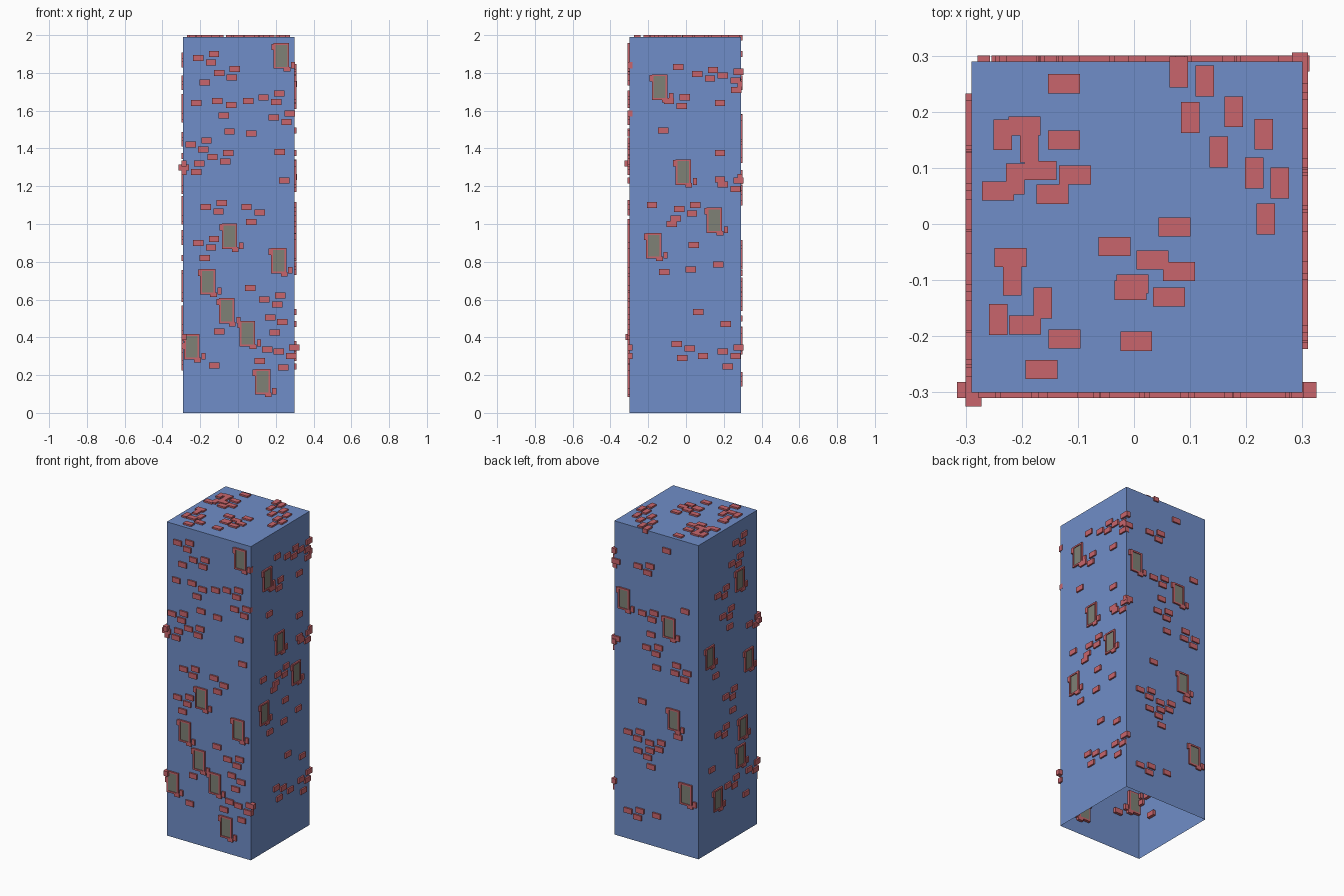
import bpy, bmesh
from mathutils import Vector

TOP = 1.99          # wall height; bricks stand 0.01 proud
OUT, IN = 0.01, 0.018


def material(name, rgb):
    m = bpy.data.materials.new(name)
    m.diffuse_color = (*rgb, 1)
    return m


BLUE = material("wall_blue", (0.16, 0.27, 0.58))
RED = material("brick_red", (0.58, 0.13, 0.15))
GREY = material("glass_grey", (0.21, 0.22, 0.18))

# Each side: origin, right direction seen from outside, up direction, outward normal
SIDES = {
    "front": ((0, -0.30, 0), (1, 0, 0), (0, 0, 1), (0, -1, 0)),
    "right": ((0.30, 0, 0), (0, 1, 0), (0, 0, 1), (1, 0, 0)),
    "back": ((0, 0.29, 0), (-1, 0, 0), (0, 0, 1), (0, 1, 0)),
    "left": ((-0.29, 0, 0), (0, -1, 0), (0, 0, 1), (-1, 0, 0)),
    "top": ((0, 0, TOP), (1, 0, 0), (0, 1, 0), (0, 0, 1)),
}


def add_box(bm, side, u, v, w, h, out=OUT, inner=IN):
    """Box lying on a wall: centre (u, v), size w x h, from -inner to +out."""
    o, r, up, n = (Vector(a) for a in SIDES[side])
    corner = [[bm.verts.new(o + r * (u + a * w / 2) + up * (v + b * h / 2) + n * d)
               for a, b in ((-1, -1), (1, -1), (1, 1), (-1, 1))] for d in (-inner, out)]
    lo, hi = corner
    bm.faces.new(lo[::-1])
    bm.faces.new(hi)
    for i in range(4):
        j = (i + 1) % 4
        bm.faces.new((lo[i], lo[j], hi[j], hi[i]))


def finish(bm, name, mat):
    bmesh.ops.recalc_face_normals(bm, faces=bm.faces[:])
    me = bpy.data.meshes.new(name)
    bm.to_mesh(me)
    bm.free()
    me.materials.append(mat)
    bpy.context.collection.objects.link(bpy.data.objects.new(name, me))


# Tower wall: a box shell, open underneath
bm = bmesh.new()
bmesh.ops.create_cube(bm, size=1)
for v in bm.verts:
    v.co = (v.co.x * 0.59 + 0.005, v.co.y * 0.59 - 0.005, (v.co.z + 0.5) * TOP)
bm.normal_update()
bmesh.ops.delete(bm, geom=[f for f in bm.faces if f.normal.z < -0.5], context='FACES_ONLY')
finish(bm, "tower_wall", BLUE)

# Brick clusters of three: position of the first brick
TRIPLES = {
    "front": [(-.21, 1.88), (-.10, 1.80), (-.25, 1.42), (-.135, 1.355), (-.288, 1.30),
              (.135, 1.67), (.19, 1.565), (-.17, 1.09), (-.21, .90), (.14, .60), (.215, .325)],
    "right": [(.06, 1.795), (.195, 1.785), (-.09, 1.65), (.195, 1.21), (-.035, 1.08),
              (.195, .325)],
    "back": [(-.13, 1.75), (-.10, 1.46), (-.07, 1.25), (.13, 1.14), (-.20, .68),
             (-.13, .58), (-.05, .65), (-.20, .18)],
    "left": [(.08, 1.87), (.04, 1.75), (-.05, 1.45), (-.10, 1.60), (.215, 1.30),
             (-.02, .93), (-.10, .72), (.21, .38), (0, .36)],
}
# Single bricks
SINGLES = {
    "front": [(-.175, 1.75), (-.22, 1.64), (-.11, 1.65), (-.035, 1.63), (.055, 1.65),
              (-.075, 1.575), (-.045, 1.49), (.07, 1.48), (.22, 1.38), (.245, 1.23),
              (.045, 1.09), (.115, 1.06), (.07, 1.01), (-.175, .82), (.065, .66),
              (.17, .505), (.235, .48), (.195, .425), (.155, .335), (.115, .275),
              (.24, .24), (-.125, .25), (-.10, .43)],
    "right": [(-.04, 1.83), (.265, 1.71), (.18, 1.64), (-.12, 1.495), (.18, 1.375),
              (.18, 1.235), (-.18, 1.10), (-.075, 1.0), (-.055, 1.03), (.04, .89),
              (.17, .785), (.025, .76), (-.115, .745), (.065, .535), (.21, .47),
              (-.05, .365), (.02, .34), (-.02, .29), (.09, .30), (.22, .245)],
    "back": [(.07, 1.90), (.20, 1.55), (-.04, 1.34), (0, 1.14), (.14, 1.19), (-.10, .90),
             (.15, .74), (-.04, .50), (0, .20), (-.285, 1.74), (-.285, 1.25)],
    "left": [(.18, .24), (-.12, 1.10), (.02, 1.36), (.05, .82), (-.16, .52)],
}
# Windows
WINDOWS = {
    "front": [(.23, 1.89), (-.045, .935), (.215, .805), (-.16, .695), (-.06, .54),
              (.05, .42), (-.245, .35), (.13, .165)],
    "right": [(-.14, 1.725), (-.015, 1.275), (.15, 1.02), (-.17, .885)],
    "back": [(-.23, 1.515), (.087, 1.415), (.12, .84), (.206, .39)],
    "left": [(.12, 1.62), (-.18, 1.24), (.21, 1.08), (.15, .67), (.13, .50), (-.10, .31)],
}
# Frame bars and loose bricks round a window: offset u, v, width, height
FRAME = [(-.036, 0, .010, .135), (.036, 0, .010, .135), (0, .0625, .062, .010),
         (0, -.0625, .062, .010), (-.044, .047, .018, .034), (.030, -.070, .036, .024),
         (.062, -.050, .022, .035)]

for side in ("front", "right", "back", "left"):
    bricks, frames, panes = bmesh.new(), bmesh.new(), bmesh.new()
    spots = SINGLES[side] + [(u + a, v + b) for u, v in TRIPLES[side]
                             for a, b in ((0, 0), (.067, -.025), (.083, .021))]
    for u, v in spots:
        add_box(bricks, side, u, v, .055, .032)
    for u, v in WINDOWS[side]:
        add_box(panes, side, u, v, .064, .117, .005)
        for a, b, w, h in FRAME:
            add_box(frames, side, u + a, v + b, w, h)
    finish(bricks, side + "_bricks", RED)
    finish(frames, side + "_window_frames", RED)
    finish(panes, side + "_window_panes", GREY)

# Roof bricks, lying along x and along y
ROOF_X = [(-.125, .25), (-.125, .15), (-.167, .095), (-.105, .087), (-.145, .053),
          (-.242, .059), (-.195, .175), (-.035, -.04), (.033, -.064), (.08, -.085),
          (.072, -.005), (.062, -.13), (-.006, -.118), (-.003, -.107), (.004, -.209),
          (-.124, -.205), (-.165, -.259), (-.194, -.18), (-.22, -.06)]
ROOF_Y = [(.08, .271), (.126, .255), (.10, .19), (.178, .20), (.151, .128), (.231, .16),
          (.214, .091), (.26, .073), (.235, .009), (-.187, .137), (-.212, .08),
          (-.234, .159), (-.163, -.141), (-.217, -.10), (-.242, -.17)]
bm = bmesh.new()
for u, v in ROOF_X:
    add_box(bm, "top", u, v, .057, .034)
for u, v in ROOF_Y:
    add_box(bm, "top", u, v, .033, .055)
finish(bm, "roof_bricks", RED)
